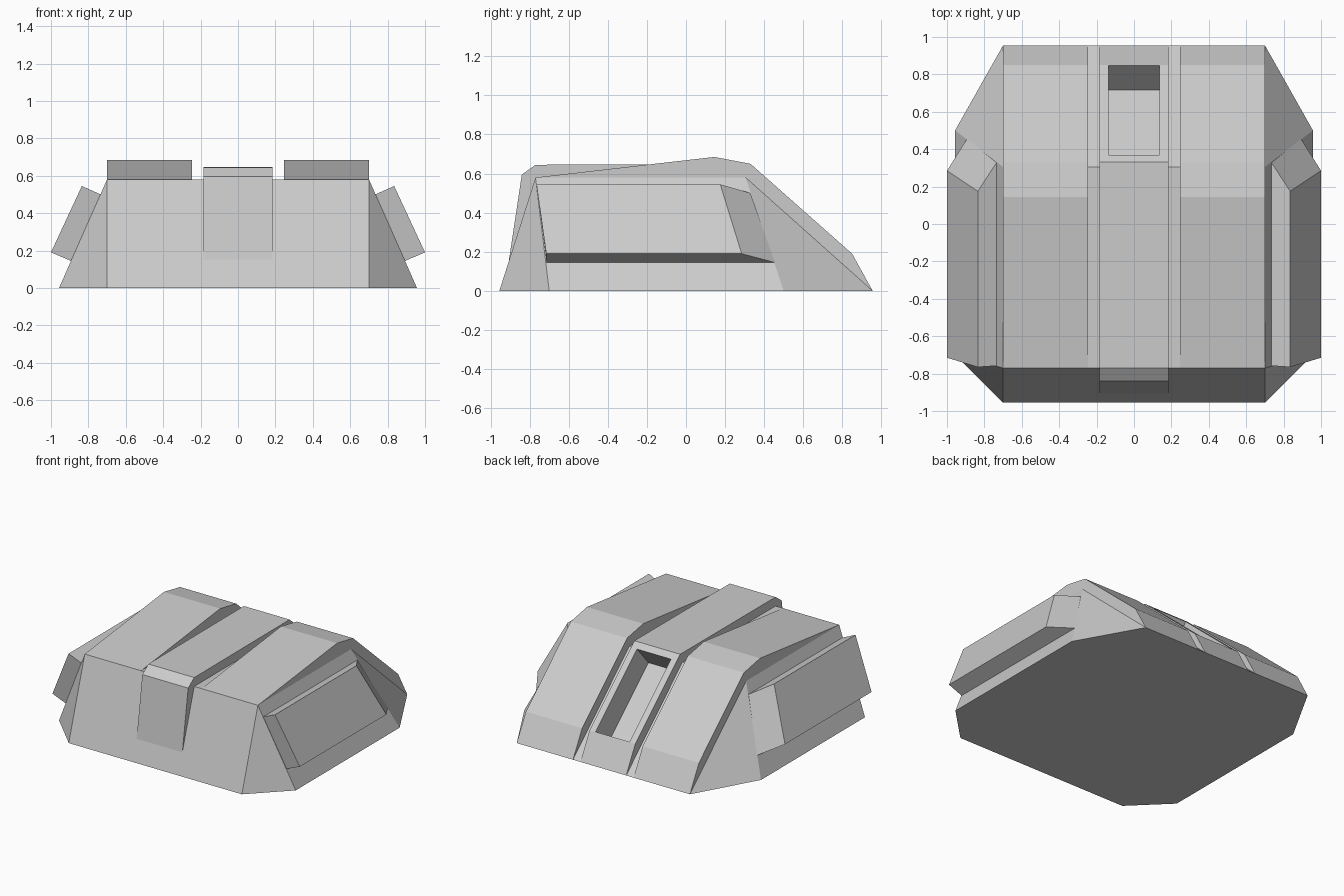
import bpy, bmesh

if "Cube" in bpy.data.objects:
    bpy.data.objects.remove(bpy.data.objects["Cube"])


def make_object(name, verts, faces):
    mesh = bpy.data.meshes.new(name)
    mesh.from_pydata(verts, [], faces)
    bm = bmesh.new()
    bm.from_mesh(mesh)
    bmesh.ops.recalc_face_normals(bm, faces=bm.faces)
    bm.to_mesh(mesh)
    bm.free()
    obj = bpy.data.objects.new(name, mesh)
    bpy.context.collection.objects.link(obj)
    return obj


def prism(name, profile, x0, x1):
    """Extrude a (y, z) profile from x0 to x1."""
    n = len(profile)
    verts = [(x, y, z) for x in (x0, x1) for y, z in profile]
    faces = [list(range(n)), list(range(n, 2 * n))]
    faces += [[i, (i + 1) % n, (i + 1) % n + n, i + n] for i in range(n)]
    return make_object(name, verts, faces)


# Hull: octagonal base rising to a rectangular roof
base = [(0.70, -0.955), (0.957, -0.70), (0.957, 0.50), (0.70, 0.955)]
base += [(-x, y) for x, y in reversed(base)]
roof = [(0.70, -0.77), (0.70, 0.305), (-0.70, 0.305), (-0.70, -0.77)]
hull = make_object(
    "hull",
    [(x, y, 0) for x, y in base] + [(x, y, 0.58) for x, y in roof],
    [range(8), (8, 9, 10, 11),
     (0, 1, 8), (1, 2, 9, 8), (2, 3, 9), (3, 4, 10, 9),
     (4, 5, 10), (5, 6, 11, 10), (6, 7, 11), (7, 0, 8, 11)])

# Centre strip running over the roof and down both ends
strip = prism("centre_strip", [
    (-0.907, 0.15), (-0.84, 0.595), (-0.77, 0.645), (0.332, 0.648),
    (0.85, 0.19), (0.955, 0), (0.305, 0.58), (-0.77, 0.58)], -0.185, 0.185)

# Sloped recess cut into the back of the strip and hull
top, low = (0.37, 0.614), (0.848, 0.192)
ny, nz = 0.662, 0.749


def offset(p, d):
    return (p[0] + ny * d, p[1] + nz * d)


cutter = prism("recess_cutter", [
    offset(top, 0.08), offset(low, 0.08), offset(low, -0.2), offset(top, -0.2)],
    -0.137, 0.137)
cutter.hide_render = True
cutter.display_type = 'WIRE'
cutter.hide_set(True)
for obj in (hull, strip):
    mod = obj.modifiers.new("recess", 'BOOLEAN')
    mod.operation = 'DIFFERENCE'
    mod.solver = 'EXACT'
    mod.object = cutter

slab_profile = [(-0.77, 0.58), (0.145, 0.685), (0.33, 0.65),
                (0.85, 0.19), (0.955, 0), (0.305, 0.58)]
# Side panel end sections (x, y, z): front end, then back end
panel = [(0.734, -0.758, 0.50), (0.835, -0.765, 0.545),
         (1.0, -0.715, 0.19), (0.893, -0.713, 0.145),
         (0.734, 0.33, 0.50), (0.835, 0.175, 0.545),
         (1.0, 0.285, 0.19), (0.893, 0.455, 0.145)]
panel_faces = [(0, 1, 2, 3), (4, 5, 6, 7), (0, 1, 5, 4),
               (1, 2, 6, 5), (2, 3, 7, 6), (3, 0, 4, 7)]

# Mirrored roof slabs and side panels
for side, s in (("right", 1), ("left", -1)):
    prism(side + "_roof_slab", slab_profile, 0.245 * s, 0.70 * s)
    make_object(side + "_side_panel", [(x * s, y, z) for x, y, z in panel], panel_faces)
